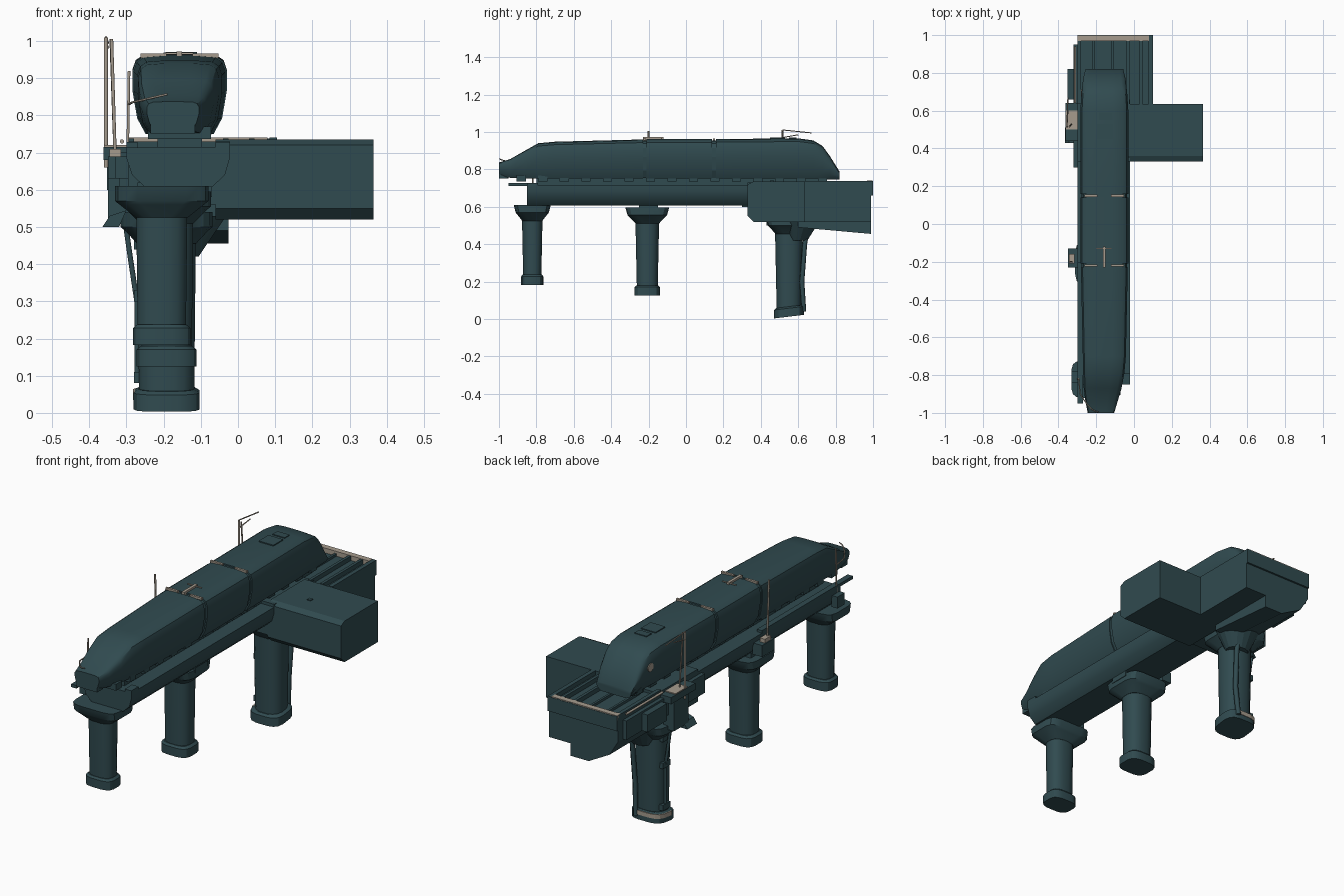
import bpy, bmesh, math
from mathutils import Vector

cube = bpy.data.objects.get("Cube")
if cube:
    bpy.data.objects.remove(cube, do_unlink=True)


def material(name, rgb):
    m = bpy.data.materials.new(name)
    m.use_nodes = True
    m.diffuse_color = (*rgb, 1)
    m.node_tree.nodes["Principled BSDF"].inputs["Base Color"].default_value = (*rgb, 1)
    return m


TEAL = material("dark teal", (0.03, 0.07, 0.08))
BEIGE = material("weathered beige", (0.38, 0.33, 0.27))


def finish(name, bm, mat, smooth=None):
    bmesh.ops.recalc_face_normals(bm, faces=bm.faces)
    me = bpy.data.meshes.new(name)
    bm.to_mesh(me)
    bm.free()
    me.materials.append(mat)
    ob = bpy.data.objects.new(name, me)
    bpy.context.collection.objects.link(ob)
    if smooth:
        bpy.ops.object.select_all(action="DESELECT")
        ob.select_set(True)
        bpy.context.view_layer.objects.active = ob
        bpy.ops.object.shade_smooth_by_angle(angle=math.radians(smooth))
    return ob


def loft(name, rings, mat=TEAL, smooth=None):
    """Skin a list of equal-length point rings and cap both ends."""
    bm = bmesh.new()
    vs = [[bm.verts.new(p) for p in r] for r in rings]
    n = len(vs[0])
    for a, b in zip(vs, vs[1:]):
        for i in range(n):
            j = (i + 1) % n
            bm.faces.new((a[i], a[j], b[j], b[i]))
    bm.faces.new(vs[0])
    bm.faces.new(vs[-1])
    return finish(name, bm, mat, smooth)


def box(name, x, y, z, mat=TEAL):
    return loft(name, [[(x[0], y[0], h), (x[1], y[0], h), (x[1], y[1], h), (x[0], y[1], h)] for h in z], mat)


def extrude_y(name, profile, y0, y1, mat=TEAL, smooth=None):
    return loft(name, [[(x, y, z) for x, z in profile] for y in (y0, y1)], mat, smooth)


def rod(name, points, r=0.004, mat=BEIGE, sides=6):
    """Thin tube along a polyline."""
    cu = bpy.data.curves.new(name, "CURVE")
    cu.dimensions = "3D"
    sp = cu.splines.new("POLY")
    sp.points.add(len(points) - 1)
    for p, q in zip(sp.points, points):
        p.co = (*q, 1)
    cu.bevel_depth = r
    cu.bevel_resolution = max(0, sides // 2 - 2)
    cu.use_fill_caps = True
    cu.materials.append(mat)
    ob = bpy.data.objects.new(name, cu)
    bpy.context.collection.objects.link(ob)
    return ob


# Train body: half section swept through stations (y, centre x, half width, bottom, top)
HALF = [(0.72, 0), (0.9, 0.2), (1, 0.55), (1, 0.8), (0.93, 0.92), (0.78, 0.98), (0.35, 1)]
SECTION = HALF + [(-u, v) for u, v in reversed(HALF)]


def train_ring(y, cx, w, lo, hi):
    return [(cx + u * w, y, lo + v * (hi - lo)) for u, v in SECTION]


CX = -0.157
stations = [(-1, -0.175, 0.07, 0.765, 0.837), (-0.94, -0.172, 0.085, 0.755, 0.855),
            (-0.87, -0.166, 0.1, 0.75, 0.895), (-0.79, -0.16, 0.109, 0.75, 0.94),
            (-0.7, CX, 0.114, 0.75, 0.948), (-0.23, CX, 0.124, 0.75, 0.96)]
loft("front_car", [train_ring(*s) for s in stations], smooth=35)
loft("middle_car", [train_ring(y, CX, 0.127, 0.75, 0.962) for y in (-0.21, 0.14)], smooth=35)
stations = [(0.16, CX, 0.127, 0.75, 0.962), (0.6, CX, 0.127, 0.752, 0.966), (0.68, CX, 0.122, 0.752, 0.955),
            (0.73, CX, 0.117, 0.75, 0.925), (0.77, CX, 0.112, 0.745, 0.87), (0.82, CX, 0.1, 0.745, 0.79)]
loft("rear_car", [train_ring(*s) for s in stations], smooth=35)
for name, y in (("front_gangway", -0.22), ("rear_gangway", 0.15)):
    loft(name, [train_ring(y + d, CX, 0.12, 0.755, 0.955) for d in (-0.012, 0.012)])
    # Pale roof joint strips
    for side in (-1, 1):
        a, b = CX + side * 0.035, CX + side * 0.105
        box(name + "_strip", (min(a, b), max(a, b)), (y - 0.006, y + 0.006), (0.955, 0.966), BEIGE)

# Underside equipment along the train
for i in range(15):
    y = -0.88 + i * 0.115
    box("underfloor_unit", (CX - 0.085, CX + 0.085), (y - 0.025, y + 0.025), (0.736, 0.77))
box("underfloor_spine", (CX - 0.06, CX + 0.06), (-0.8, 0.75), (0.715, 0.755))
box("nose_coupler", (-0.235, -0.115), (-1, -0.95), (0.752, 0.78))

# Roof hatches, roof gear and rear round badge plate
box("small_hatch", (-0.185, -0.115), (0.55, 0.59), (0.96, 0.970))
box("large_hatch", (-0.195, -0.11), (0.45, 0.53), (0.96, 0.970))
box("current_collector", (-0.165, -0.15), (-0.23, -0.12), (0.955, 0.972), BEIGE)
rod("collector_bar", [(-0.2, -0.13, 0.966), (-0.12, -0.13, 0.966)], 0.003)
bm = bmesh.new()
bmesh.ops.create_cone(bm, cap_ends=True, segments=16, radius1=0.022, radius2=0.022, depth=0.008)
bmesh.ops.rotate(bm, verts=bm.verts, matrix=Vector((0, 0, 1)).rotation_difference(Vector((-1, 0, 0))).to_matrix())
bmesh.ops.translate(bm, verts=bm.verts, vec=(CX - 0.12, 0.69, 0.87))
finish("round_plate", bm, BEIGE)

# Guideway beam with rounded lower edges
beam = [(-0.3, 0.715), (-0.022, 0.715), (-0.022, 0.685), (-0.035, 0.64), (-0.07, 0.607),
        (-0.25, 0.607), (-0.285, 0.64), (-0.3, 0.685)]
extrude_y("guideway_beam", beam, -0.85, 0.36, smooth=40)
box("side_cable_tray", (-0.3, -0.27), (-0.95, -0.2), (0.712, 0.728))
box("beam_end_lip", (-0.06, -0.022), (-0.85, -0.79), (0.7, 0.728))

# Side station block with chamfered front edges
block = [(0.33, 0.55), (0.36, 0.52), (0.635, 0.52), (0.635, 0.735), (0.36, 0.735), (0.33, 0.72)]
loft("side_block", [[(x, y, z) for y, z in block] for x in (-0.06, 0.365)])
box("block_roof_stud", (0.085, 0.105), (0.45, 0.47), (0.73, 0.74))
box("junction_beam", (-0.3, -0.022), (0.33, 0.66), (0.56, 0.73))

# Rear deck: hull deepens toward the back end
hull = [(0.1, 0.715), (0.1, 0.52), (-0.025, 0.52), (-0.025, 0.455), (-0.13, 0.455),
        (-0.25, 0.52), (-0.3, 0.6), (-0.3, 0.715)]
front_hull = [(x, 0.52 if z < 0.53 else z) for x, z in hull]
front_hull[3], front_hull[4] = (-0.025, 0.49), (-0.13, 0.49)
loft("rear_deck", [[(x, y, z) for x, z in h] for y, h in ((0.6, front_hull), (0.99, hull))])
for name, x0, x1 in (("outer_parapet", 0.078, 0.1), ("middle_rail", 0.03, 0.045),
                     ("inner_rail", -0.04, -0.025), ("left_parapet", -0.3, -0.28)):
    box(name, (x0, x1), (0.635, 1), (0.7, 0.738))
for x in (-0.22, -0.12):
    box("track_rail", (x, x + 0.012), (0.7, 0.99), (0.71, 0.728))
box("deck_end_strip", (-0.3, 0.08), (0.968, 0.998), (0.714, 0.74), BEIGE)
box("deck_end_wall", (-0.3, 0.1), (0.985, 1), (0.66, 0.735))


# Piers: stacked sixteen-sided rings (z, half x, half y), squared cap and base
def ring(cx, cy, z, rx, ry, power=1.0, tilt=0.0):
    pts = []
    for i in range(16):
        a = math.tau * (i + 0.5) / 16
        c, s = math.cos(a), math.sin(a)
        x = math.copysign(abs(c) ** power, c) * rx
        y = math.copysign(abs(s) ** power, s) * ry
        pts.append((cx + x, cy + y, z + tilt * (y + ry)))
    return pts


def pier(name, cx, cy, foot, top, rx, ry, cap_x, cap_y, tilt=0.0):
    loft(name + "_shaft", [ring(cx, cy, foot + 0.03, rx * 0.94, ry * 0.94, 0.8),
                           ring(cx, cy, top - 0.05, rx, ry * 1.08, 0.8)], smooth=40)
    loft(name + "_cap", [ring(cx, cy, top - 0.085, rx, ry * 1.05, 0.7),
                         ring(cx, cy, top - 0.05, cap_x * 0.9, cap_y * 0.82, 0.45),
                         ring(cx, cy, top - 0.04, cap_x, cap_y * 0.9, 0.4),
                         ring(cx, cy, top, cap_x, cap_y, 0.4)], smooth=30)
    loft(name + "_base", [ring(cx, cy, foot, rx * 1.12, ry * 1.15, 0.6, tilt),
                          ring(cx, cy, foot + 0.045, rx * 1.12, ry * 1.15, 0.6, tilt),
                          ring(cx, cy, foot + 0.055, rx * 0.95, ry, 0.6, tilt)], smooth=30)


pier("front_pier", -0.205, -0.822, 0.183, 0.61, 0.07, 0.052, 0.127, 0.1)
pier("middle_pier", -0.192, -0.207, 0.125, 0.595, 0.073, 0.06, 0.12, 0.118)
pier("rear_pier", -0.192, 0.55, 0.003, 0.54, 0.08, 0.07, 0.125, 0.125, 0.12)
box("middle_pier_bearing", (-0.27, -0.07), (-0.25, -0.15), (0.58, 0.62))
loft("rear_pier_bracket", [ring(-0.165, 0.6, 0.42, 0.06, 0.05), ring(-0.15, 0.62, 0.53, 0.12, 0.1)])

# Pipes, worn base patch and fittings on the rear pier
rod("drain_pipe", [(-0.14, 0.65, 0.5), (-0.135, 0.635, 0.4), (-0.14, 0.62, 0.2), (-0.15, 0.63, 0.04)], 0.013, TEAL)
rod("left_pipe", [(-0.31, 0.56, 0.56), (-0.29, 0.56, 0.42), (-0.272, 0.56, 0.3), (-0.272, 0.56, 0.08)], 0.008, TEAL)
for z in (0.08, 0.3, 0.44):
    box("pipe_box", (-0.28, -0.25), (0.53, 0.59), (z, z + 0.03))
patch = [ring(-0.192, 0.55, z, 0.092, 0.083, 0.6, 0.12) for z in (0.028, 0.05)]
loft("worn_base_patch", [[r[i] for i in range(3, 9)] + [(-0.192, 0.55, r[0][2])] for r in patch], BEIGE)

# Service platforms hung from the left side
box("walkway", (-0.32, -0.295), (0.3, 0.95), (0.6, 0.7))
box("mast_platform", (-0.362, -0.29), (0.44, 0.64), (0.68, 0.715))
box("mast_bracket", (-0.35, -0.29), (0.48, 0.6), (0.52, 0.68))
box("control_cabinet", (-0.352, -0.31), (0.66, 0.82), (0.6, 0.69))
box("platform_plate", (-0.36, -0.3), (0.5, 0.6), (0.714, 0.72), BEIGE)
loft("floodlight", [[(x, y, z + d) for x, z in ((-0.365, 0.5), (-0.32, 0.5), (-0.3, 0.545), (-0.345, 0.53))
                     for d in (0,)] for y in (0.43, 0.51)])
box("middle_mast_box", (-0.35, -0.295), (-0.23, -0.13), (0.63, 0.69))
box("middle_mast_foot", (-0.345, -0.315), (-0.21, -0.16), (0.69, 0.71), BEIGE)
box("front_mast_box", (-0.33, -0.295), (-0.84, -0.78), (0.63, 0.69))
rod("left_edge_rail", [(-0.312, 0.64, 0.73), (-0.312, 0.94, 0.73)], 0.006)

# Overhead masts
rod("rear_mast", [(-0.355, 0.515, 0.66), (-0.355, 0.515, 1.01)], 0.006)
rod("rear_mast_brace", [(-0.33, 0.53, 0.66), (-0.342, 0.515, 1.005)], 0.004)
rod("rear_mast_arm", [(-0.355, 0.515, 1.011), (-0.35, 0.67, 0.995)], 0.003)
rod("rear_mast_stay", [(-0.355, 0.515, 0.97), (-0.35, 0.6, 0.985)], 0.003)
rod("middle_mast", [(-0.33, -0.2, 0.68), (-0.34, -0.2, 1.005)], 0.005)
rod("front_mast", [(-0.297, -0.82, 0.69), (-0.293, -0.82, 0.92)], 0.004)
hook = [(-0.285 + 0.095 * t, -0.9 - 0.095 * math.sin(t * math.pi / 2), 0.835 + 0.022 * t)
        for t in (0, 0.2, 0.4, 0.6, 0.8, 1)]
rod("front_wire", [(-0.293, -0.82, 0.83)] + hook, 0.003)
